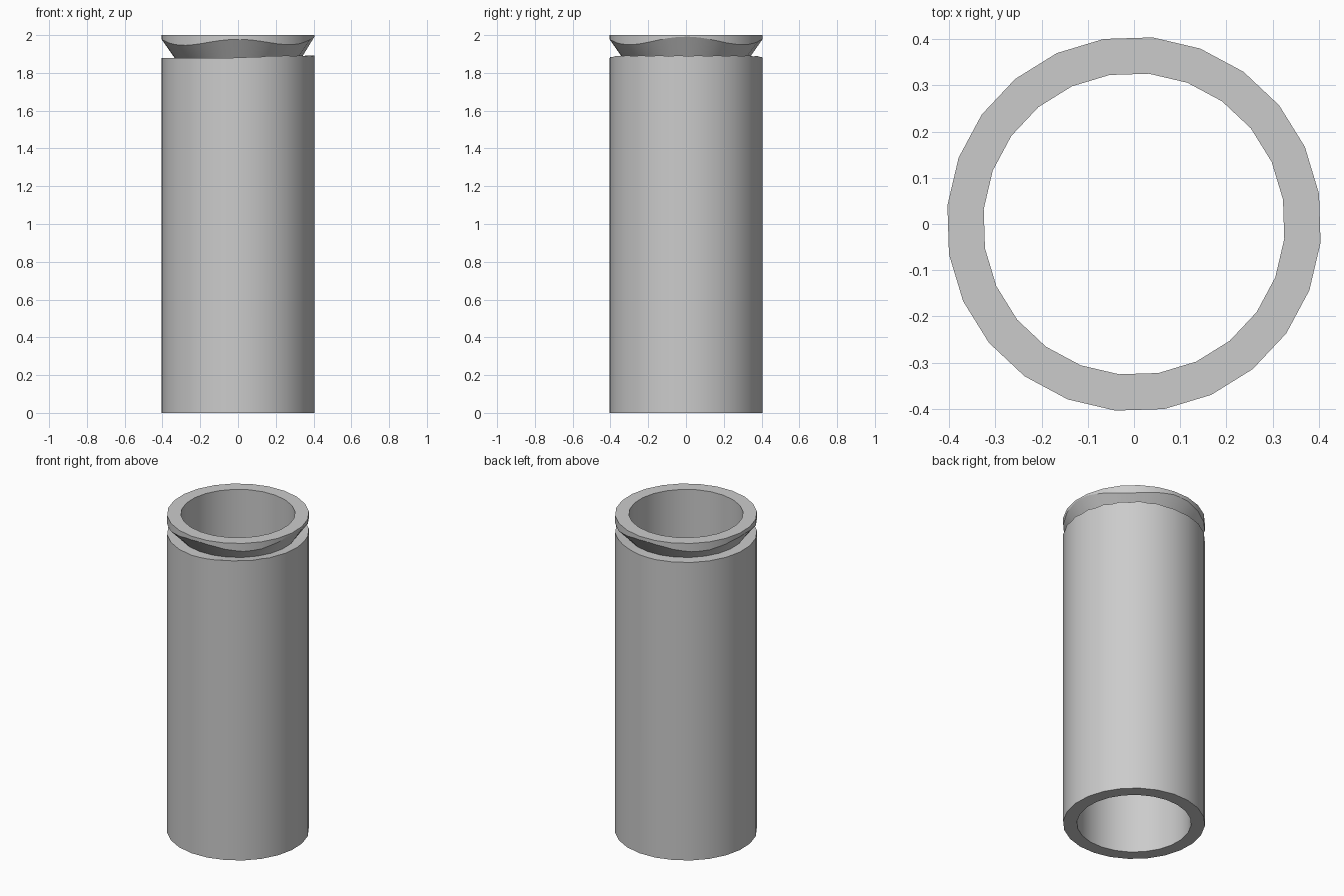
import bpy, bmesh, math

cube = bpy.data.objects.get("Cube")
if cube:
    bpy.data.objects.remove(cube, do_unlink=True)

SIDES = 24
STEPS = SIDES * 2               # corners plus facet midpoints
OFFSET = math.radians(9.3)
OUTER, NECK, INNER = 0.406, 0.338, 0.327

grey = bpy.data.materials.new("plain grey")
grey.use_nodes = True
grey.diffuse_color = (0.6, 0.6, 0.6, 1)
grey.node_tree.nodes["Principled BSDF"].inputs["Base Color"].default_value = (0.6, 0.6, 0.6, 1)


def profile(angle, corner):
    """Closed wall section: bore, base, ledge, groove, flared rim."""
    side = max(0, math.cos(angle))
    ledge = 1.88 + 0.008 * min(1, side * 2) + (0.005 * min(1, side * 2) if corner else 0)
    rim = 1.962 + 0.016 * math.cos(4 * angle) + 0.014 * side ** 4
    return [(INNER, 0), (OUTER, 0), (OUTER, ledge), (NECK, 1.88),
            (OUTER, rim), (OUTER, 2), (INNER, 2)]


# Hollow tube with an undercut groove beneath the rim
bm = bmesh.new()
rings = []
for i in range(STEPS):
    angle = OFFSET + math.tau * i / STEPS
    corner = i % 2 == 0
    flat = 1 if corner else math.cos(math.pi / SIDES)
    rings.append([bm.verts.new((r * flat * math.cos(angle), r * flat * math.sin(angle), z))
                  for r, z in profile(angle, corner)])
for i, ring in enumerate(rings):
    after = rings[(i + 1) % STEPS]
    for j in range(len(ring)):
        k = (j + 1) % len(ring)
        bm.faces.new((ring[j], after[j], after[k], ring[k]))
bmesh.ops.recalc_face_normals(bm, faces=bm.faces)

mesh = bpy.data.meshes.new("grooved_tube")
bm.to_mesh(mesh)
bm.free()
mesh.materials.append(grey)
tube = bpy.data.objects.new("grooved_tube", mesh)
bpy.context.collection.objects.link(tube)

bpy.context.view_layer.objects.active = tube
tube.select_set(True)
bpy.ops.object.shade_smooth_by_angle(angle=math.radians(30))
